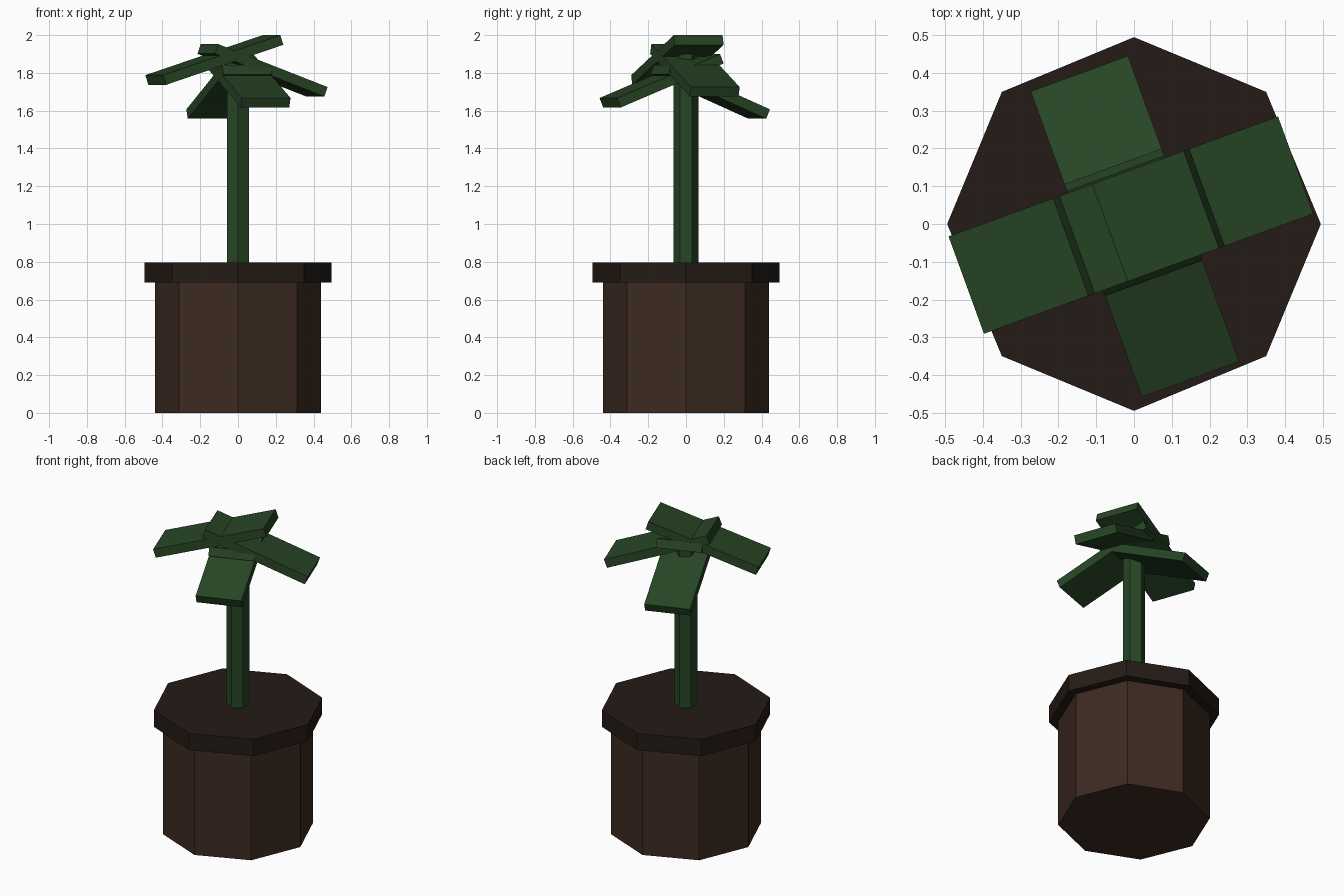
import bpy
import bmesh
from math import radians, atan2, hypot
from mathutils import Matrix

if "Cube" in bpy.data.objects:
    bpy.data.objects.remove(bpy.data.objects["Cube"])


def material(name, rgb):
    m = bpy.data.materials.new(name)
    m.diffuse_color = (*rgb, 1)
    m.use_nodes = True
    m.node_tree.nodes["Principled BSDF"].inputs["Base Color"].default_value = m.diffuse_color
    return m


def finish(bm, name, mat):
    mesh = bpy.data.meshes.new(name)
    bm.to_mesh(mesh)
    bm.free()
    mesh.materials.append(mat)
    bpy.context.collection.objects.link(bpy.data.objects.new(name, mesh))


def prism(name, sides, radius, z0, z1, mat):
    """Upright prism with one corner on the y axis."""
    bpy.ops.mesh.primitive_cylinder_add(vertices=sides, radius=radius, depth=z1 - z0,
                                        location=(0, 0, (z0 + z1) / 2))
    ob = bpy.context.object
    ob.name = name
    ob.data.materials.append(mat)


def leaf(name, heading, inner, outer, mat, width=0.274, thick=0.054):
    """Tilted slab; inner and outer are (distance, z) of its top edge ends."""
    (a, za), (b, zb) = inner, outer
    length = hypot(b - a, zb - za)
    bm = bmesh.new()
    bmesh.ops.create_cube(bm, size=1)
    place = (Matrix.Rotation(radians(heading), 4, 'Z')
             @ Matrix.Translation((a, 0, za))
             @ Matrix.Rotation(atan2(za - zb, b - a), 4, 'Y')
             @ Matrix.Translation((length / 2, 0, -thick / 2))
             @ Matrix.Diagonal((length, width, thick, 1)))
    bm.transform(place)
    finish(bm, name, mat)


clay = material("clay", (0.046, 0.023, 0.015))
dark_clay = material("dark_clay", (0.018, 0.011, 0.008))
green = material("green", (0.020, 0.060, 0.018))

# Pot
prism("pot_body", 8, 0.44, 0, 0.70, clay)
prism("pot_rim", 8, 0.494, 0.69, 0.797, dark_clay)

# Plant
prism("stem", 6, 0.066, 0.79, 1.90, green)
leaf("leaf_right", 20, (-0.160, 1.952), (0.455, 1.725), green)
leaf("leaf_back", 110, (-0.131, 1.842), (0.423, 1.607), green)
leaf("leaf_left", 200, (-0.189, 2.000), (0.472, 1.788), green)
leaf("leaf_front", 290, (-0.142, 1.900), (0.437, 1.667), green)
